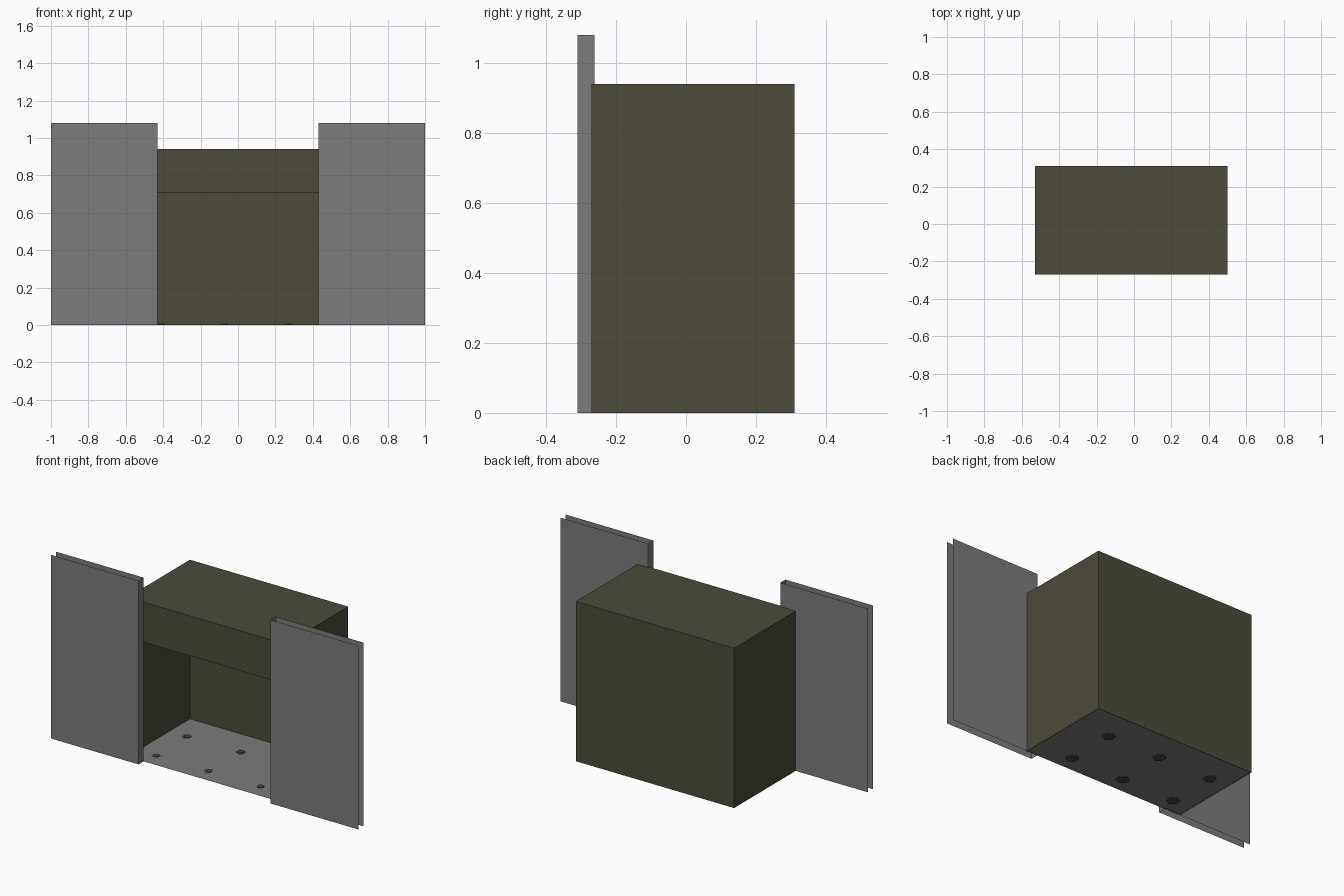
import bpy
import bmesh

cube = bpy.data.objects.get("Cube")
if cube:
    bpy.data.objects.remove(cube, do_unlink=True)


def material(name, rgb):
    mat = bpy.data.materials.new(name)
    mat.use_nodes = True
    color = (*rgb, 1)
    mat.diffuse_color = color
    node = mat.node_tree.nodes["Principled BSDF"]
    node.inputs["Base Color"].default_value = color
    node.inputs["Roughness"].default_value = 0.8
    return mat


olive = material("dark olive", (0.072, 0.070, 0.043))
gray = material("mid gray", (0.2, 0.2, 0.2))


def finish(name, bm, mat):
    mesh = bpy.data.meshes.new(name)
    bm.to_mesh(mesh)
    bm.free()
    mesh.materials.append(mat)
    obj = bpy.data.objects.new(name, mesh)
    bpy.context.collection.objects.link(obj)
    return obj


def wall(name, path, z0, z1, mat):
    """Upright sheet following a plan path; faces point right of the path."""
    bm = bmesh.new()
    low = [bm.verts.new((x, y, z0)) for x, y in path]
    high = [bm.verts.new((x, y, z1)) for x, y in path]
    for i in range(len(path) - 1):
        bm.faces.new((low[i], low[i + 1], high[i + 1], high[i]))
    return finish(name, bm, mat)


def slab(name, z, mat):
    """Flat sheet covering the plan of the body."""
    bm = bmesh.new()
    corners = [(LEFT, FRONT), (RIGHT, FRONT), (RIGHT, BACK), (LEFT, BACK)]
    bm.faces.new([bm.verts.new((x, y, z)) for x, y in corners])
    return finish(name, bm, mat)


LEFT, RIGHT, FRONT, BACK = -0.53, 0.50, -0.27, 0.31
TOP, FLOOR = 0.94, 0.004

# Body shell: three walls, roof, floor and the panel over the opening
wall("body_walls", [(RIGHT, FRONT), (RIGHT, BACK), (LEFT, BACK), (LEFT, FRONT)],
     0, TOP, olive)
wall("front_top_panel", [(LEFT, FRONT), (RIGHT, FRONT)], 0.705, TOP, olive)
slab("roof", TOP, olive)
slab("floor", FLOOR, gray)

# Doors: folded sheets, closed only along the edge beside the opening
for side, name in ((1, "left_door"), (-1, "right_door")):
    path = [(side, -0.262), (side * 0.43, -0.262),
            (side * 0.43, -0.31), (side, -0.31)]
    wall(name, path[::side], 0, 1.08, gray)


# Floor bolts: small heads inside, wider flat nuts beneath
def disc(name, x, y, z0, z1, radius):
    bm = bmesh.new()
    bmesh.ops.create_cone(bm, cap_ends=True, segments=6, radius1=radius,
                          radius2=radius, depth=z1 - z0)
    bmesh.ops.translate(bm, verts=bm.verts, vec=(x, y, (z0 + z1) / 2))
    finish(name, bm, olive)


for x in (-0.41, -0.07, 0.27):
    for y in (-0.175, 0.12):
        disc("bolt_head", x, y, FLOOR, FLOOR + 0.004, 0.02)
        disc("bolt_nut", x, y, 0, FLOOR, 0.036)
